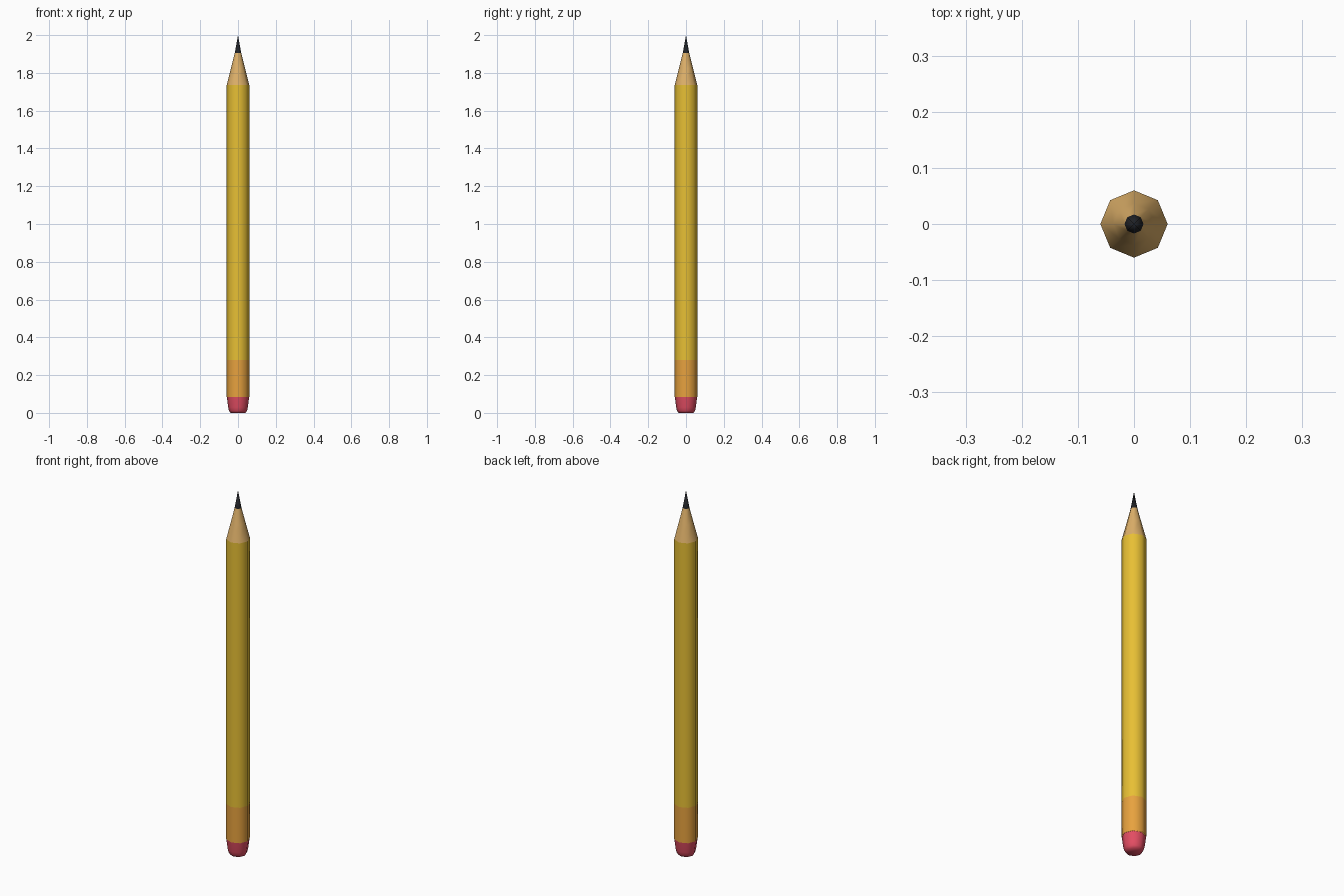
import bpy, bmesh, math

if "Cube" in bpy.data.objects:
    bpy.data.objects.remove(bpy.data.objects["Cube"])

SIDES = 8


def material(name, rgb):
    m = bpy.data.materials.new(name)
    m.diffuse_color = (*rgb, 1.0)
    m.use_nodes = True
    m.node_tree.nodes["Principled BSDF"].inputs["Base Color"].default_value = m.diffuse_color
    return m


def lathe(name, profile, mat):
    """Revolve (radius, z) points into an eight-sided shell; radius 0 makes a point."""
    bm = bmesh.new()
    rings = []
    for r, z in profile:
        if r == 0:
            rings.append([bm.verts.new((0, 0, z))] * SIDES)
        else:
            rings.append([bm.verts.new((r * math.cos(i * math.tau / SIDES),
                                        r * math.sin(i * math.tau / SIDES), z))
                          for i in range(SIDES)])
    for low, high in zip(rings, rings[1:]):
        for i in range(SIDES):
            j = (i + 1) % SIDES
            corners = list(dict.fromkeys((low[i], low[j], high[j], high[i])))
            bm.faces.new(corners)
    mesh = bpy.data.meshes.new(name)
    bm.to_mesh(mesh)
    bm.free()
    mesh.materials.append(mat)
    obj = bpy.data.objects.new(name, mesh)
    bpy.context.collection.objects.link(obj)
    bpy.ops.object.select_all(action='DESELECT')
    obj.select_set(True)
    bpy.context.view_layer.objects.active = obj
    bpy.ops.object.shade_smooth_by_angle(angle=math.radians(60))
    return obj


# Rubber end with a rounded bottom
lathe("eraser", [(0, 0), (0.040, 0), (0.048, 0.012), (0.052, 0.03), (0.059, 0.085)],
      material("eraser pink", (0.77, 0.075, 0.125)))

# Metal band
lathe("ferrule", [(0.06, 0.085), (0.06, 0.28)],
      material("band orange", (0.82, 0.37, 0.05)))

# Painted barrel
lathe("barrel", [(0.06, 0.28), (0.06, 1.735)],
      material("barrel yellow", (0.81, 0.53, 0.035)))

# Sharpened wood and lead point
lathe("wood_cone", [(0.06, 1.735), (0.037, 1.825), (0.017, 1.905)],
      material("bare wood", (0.72, 0.43, 0.14)))
lathe("lead_tip", [(0.017, 1.905), (0, 2.0)],
      material("lead black", (0.014, 0.015, 0.018)))
